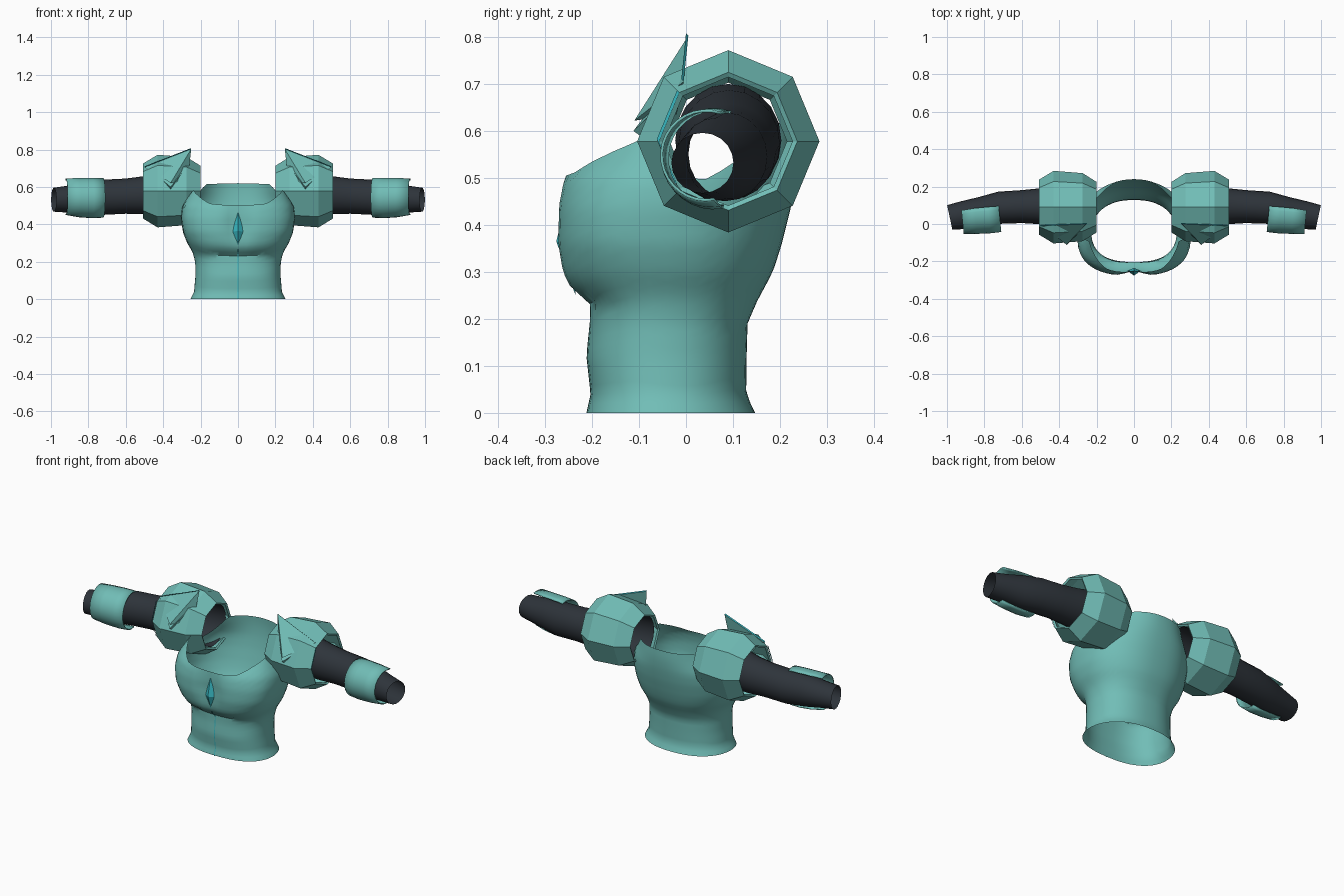
import bpy, bmesh, math
from math import sin, cos, pi, radians, exp

if "Cube" in bpy.data.objects:
    bpy.data.objects.remove(bpy.data.objects["Cube"])


def material(name, rgb):
    m = bpy.data.materials.new(name)
    m.diffuse_color = (*rgb, 1)
    m.use_nodes = True
    m.node_tree.nodes["Principled BSDF"].inputs["Base Color"].default_value = m.diffuse_color
    return m


TEAL = material("teal cloth", (0.165, 0.51, 0.47))
DARK = material("dark sleeve", (0.027, 0.034, 0.043))
CYAN = material("cyan trim", (0.04, 0.48, 0.54))


def make(name, verts, faces, mat, smooth=True, mirror=False, thick=0):
    me = bpy.data.meshes.new(name)
    me.from_pydata(verts, [], faces)
    bm = bmesh.new()
    bm.from_mesh(me)
    bmesh.ops.recalc_face_normals(bm, faces=bm.faces)
    bm.to_mesh(me)
    bm.free()
    me.materials.append(mat)
    ob = bpy.data.objects.new(name, me)
    bpy.context.collection.objects.link(ob)
    if smooth:
        bpy.ops.object.select_all(action='DESELECT')
        ob.select_set(True)
        bpy.context.view_layer.objects.active = ob
        bpy.ops.object.shade_smooth_by_angle(angle=radians(40))
    if thick:
        s = ob.modifiers.new("thickness", 'SOLIDIFY')
        s.thickness = thick
        s.offset = -1
    if mirror:
        ob.modifiers.new("mirror", 'MIRROR').use_mirror_merge = False
    return ob


def loft(name, rings, mat, closed=True, **kw):
    n = len(rings[0])
    faces = []
    for r in range(len(rings) - 1):
        for i in range(n if closed else n - 1):
            j = (i + 1) % n
            faces.append((r * n + i, r * n + j, (r + 1) * n + j, (r + 1) * n + i))
    return make(name, [p for ring in rings for p in ring], faces, mat, **kw)


def sample(table, t):
    """Smooth interpolation in a table of rows that start with the parameter."""
    t = min(max(t, table[0][0]), table[-1][0])
    for k in range(len(table) - 1):
        a, b = table[k], table[k + 1]
        if t <= b[0]:
            f = (t - a[0]) / (b[0] - a[0])
            return [p + (q - p) * f for p, q in zip(a[1:], b[1:])]


# Torso: height, half width, front depth, back depth
BODY = [(0, .255, -.212, .147), (.04, .235, -.203, .128), (.12, .228, -.212, .129),
        (.19, .228, -.206, .131), (.235, .237, -.208, .15), (.265, .25, -.25, .166),
        (.30, .272, -.268, .185), (.36, .295, -.278, .204), (.44, .305, -.276, .224),
        (.50, .298, -.264, .234), (.535, .275, -.235, .238), (.58, .25, -.18, .24),
        (.62, .24, -.15, .238)]
# Upper rim height by angle from the front centre (degrees)
RIM = [(0, .50), (25, .51), (50, .555), (72, .585), (88, .52), (100, .49),
       (115, .53), (132, .615), (180, .62)]


def body_point(a, z):
    hw, yf, yb = sample(BODY, z)
    s, c = sin(a), cos(a)                      # a = 0 is the front
    cy = -.04
    bust = exp(-((z - .39) / .11) ** 2)
    e = .85 - .2 * bust if c > 0 else .8
    x = hw * math.copysign(abs(s) ** (.8 if c > 0 else .85), s) * (1 - .1 * max(0, -c))
    y = cy + abs(c) ** e * (yf - cy if c > 0 else yb - cy)
    if c > 0:
        y += .032 * bust * exp(-(x / .055) ** 2)   # hollow between the bust halves
    return (x, y, z)


N, ROWS = 56, 26
angles = [2 * pi * i / N for i in range(N)]
rows = []
for r in range(ROWS + 1):
    ring = []
    for a in angles:
        d = math.degrees(a)
        ring.append(body_point(a, r / ROWS * sample(RIM, min(d, 360 - d))[0]))
    rows.append(ring)
loft("torso", rows, TEAL)

# Seam strip down the front
seam = []
for k in range(15):
    z = .26 * k / 14
    y = body_point(0, z)[1] - .004
    seam.append([(-.0025, y, z), (.0025, y, z)])
loft("front_seam", seam, CYAN, closed=False, smooth=False)

# Chest gem
make("chest_gem", [(0, -.25, .47), (.036, -.25, .36), (0, -.235, .25), (-.036, -.25, .36),
                   (0, -.276, .365), (0, -.235, .365)],
     [(i, (i + 1) % 4, t) for i in range(4) for t in (4, 5)], CYAN, smooth=False)

# Sleeves: x, centre y, centre z, radius y, radius z
ARM = [(.22, .09, .58, .113, .12), (.38, .092, .572, .108, .115), (.50, .095, .556, .096, .102),
       (.60, .093, .551, .088, .094), (.72, .087, .545, .086, .094), (.82, .064, .54, .08, .088),
       (.91, .048, .535, .074, .072), (.985, .035, .532, .066, .064)]
rings = []
for x, cy, cz, ry, rz in ARM:
    lean = .22 * max(0, (x - .6) / .4)
    rings.append([(x + lean * ry * cos(2 * pi * i / 20), cy + ry * cos(2 * pi * i / 20),
                   cz + rz * sin(2 * pi * i / 20)) for i in range(20)])
loft("sleeve", rings, DARK, mirror=True)

# Bracers: open cuffs around the front of the forearm
cuff = []
for x, cy, cz, r in [(.72, .063, .542, .106), (.78, .058, .541, .108),
                     (.85, .052, .543, .105), (.92, .043, .548, .098)]:
    cuff.append([(x + .1 * r * cos(a), cy + r * cos(a), cz + r * sin(a))
                 for a in [radians(72 + 208 * i / 18) for i in range(19)]])
loft("bracer", cuff, TEAL, closed=False, mirror=True, thick=.006)

# Shoulder guards: faceted eight-sided bands around the arm
PY, PZ = .09, .578


def octagon(x, r):
    return [(x, PY + r * sin(pi / 4 * i), PZ + r * cos(pi / 4 * i)) for i in range(8)]


loft("shoulder_guard", [octagon(x, r) for x, r in
                        [(.20, .135), (.275, .182), (.43, .194), (.508, .147)]],
     TEAL, smooth=False, mirror=True, thick=.012)

# Raised horn and small fang on the front of each guard
TETRA = [(0, 1, 2), (0, 2, 3), (0, 3, 1), (1, 3, 2)]
TIP, CORNER = (.25, .005, .803), (.50, -.005, .705)
make("shoulder_horn", [TIP, CORNER, (.36, -.11, .622), (.27, -.02, .635)], TETRA,
     TEAL, smooth=False, mirror=True)
make("shoulder_fang", [(.36, -.112, .60), (.30, -.055, .675), (.42, -.06, .65), (.36, -.07, .57)],
     TETRA, TEAL, smooth=False, mirror=True)


# Thin bright trim on the horn edge and the guard's outer rim
def trim(name, pts):
    make(name, [(x, y - d, z + d) for d in (0, .005) for x, y, z in pts],
         [(i, i + 1, len(pts) + i + 1, len(pts) + i) for i in range(len(pts) - 1)],
         CYAN, smooth=False, mirror=True)


trim("horn_trim", [TIP, CORNER])
trim("guard_trim", octagon(.511, .147)[5:])
